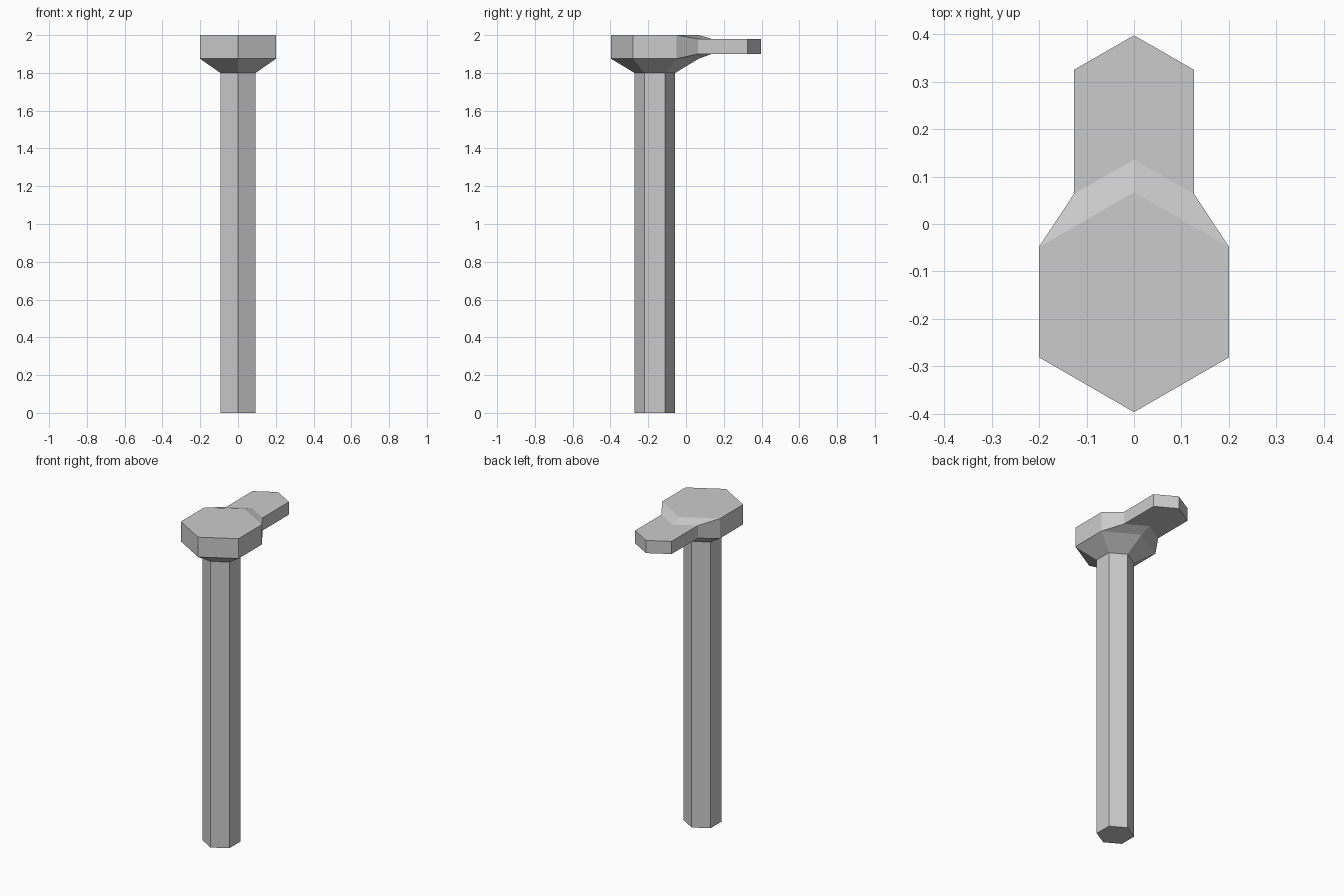
import bpy
import bmesh
from math import cos, sin, radians

if "Cube" in bpy.data.objects:
    bpy.data.objects.remove(bpy.data.objects["Cube"], do_unlink=True)

# One plain grey
grey = bpy.data.materials.new("plain_grey")
grey.use_nodes = True
grey.diffuse_color = (0.6, 0.6, 0.6, 1)
grey.node_tree.nodes["Principled BSDF"].inputs["Base Color"].default_value = (0.6, 0.6, 0.6, 1)

AXIS_Y = -0.165
SHAFT_R, HEAD_R = 0.108, 0.232
NECK_Z, RIM_Z, TOP_Z = 1.8, 1.875, 2.0


def hex_ring(radius, z):
    """Hexagon with one corner facing front and one facing back."""
    angles = [radians(30 + 60 * k) for k in range(6)]
    return [(radius * cos(a), AXIS_Y + radius * sin(a), z) for a in angles]


def arm_ring(half_width, side_y, ridge_y, low, high):
    """V-fronted cross-section of the arm, top row then bottom row."""
    top = [(-half_width, side_y, high), (0, ridge_y, high), (half_width, side_y, high)]
    return top + [(x, y, low) for x, y, _ in reversed(top)]


def loft(name, rings, skip=(), start_caps=(), end_caps=()):
    """Join six-sided rings; skip holds (segment, side) pairs left open."""
    bm = bmesh.new()
    rows = [[bm.verts.new(p) for p in ring] for ring in rings]
    for s, (a, b) in enumerate(zip(rows, rows[1:])):
        for i in range(6):
            j = (i + 1) % 6
            if (s, i) not in skip:
                bm.faces.new((a[i], a[j], b[j], b[i]))
    for cap in start_caps:
        bm.faces.new([rows[0][i] for i in reversed(cap)])
    for cap in end_caps:
        bm.faces.new([rows[-1][i] for i in cap])
    mesh = bpy.data.meshes.new(name)
    bm.to_mesh(mesh)
    bm.free()
    mesh.materials.append(grey)
    obj = bpy.data.objects.new(name, mesh)
    bpy.context.collection.objects.link(obj)
    return obj


# Long hexagonal shaft, open where it meets the head
loft("shaft", [hex_ring(SHAFT_R, 0), hex_ring(SHAFT_R, NECK_Z)], start_caps=[range(6)])

# Flared head, its two back sides left open for the arm
loft("head",
     [hex_ring(SHAFT_R, NECK_Z), hex_ring(HEAD_R, RIM_Z), hex_ring(HEAD_R, TOP_Z)],
     skip={(1, 0), (1, 1)}, end_caps=[range(6)])

# Arm tapering out of the head, ending in a pointed tip
side_x, side_y = HEAD_R * cos(radians(30)), AXIS_Y + HEAD_R * sin(radians(30))
loft("arm",
     [arm_ring(side_x, side_y, AXIS_Y + HEAD_R, RIM_Z, TOP_Z),
      arm_ring(0.127, 0.063, 0.136, 1.9, 1.98),
      arm_ring(0.127, 0.325, 0.398, 1.9, 1.98)],
     end_caps=[(0, 1, 4, 5), (1, 2, 3, 4)])
